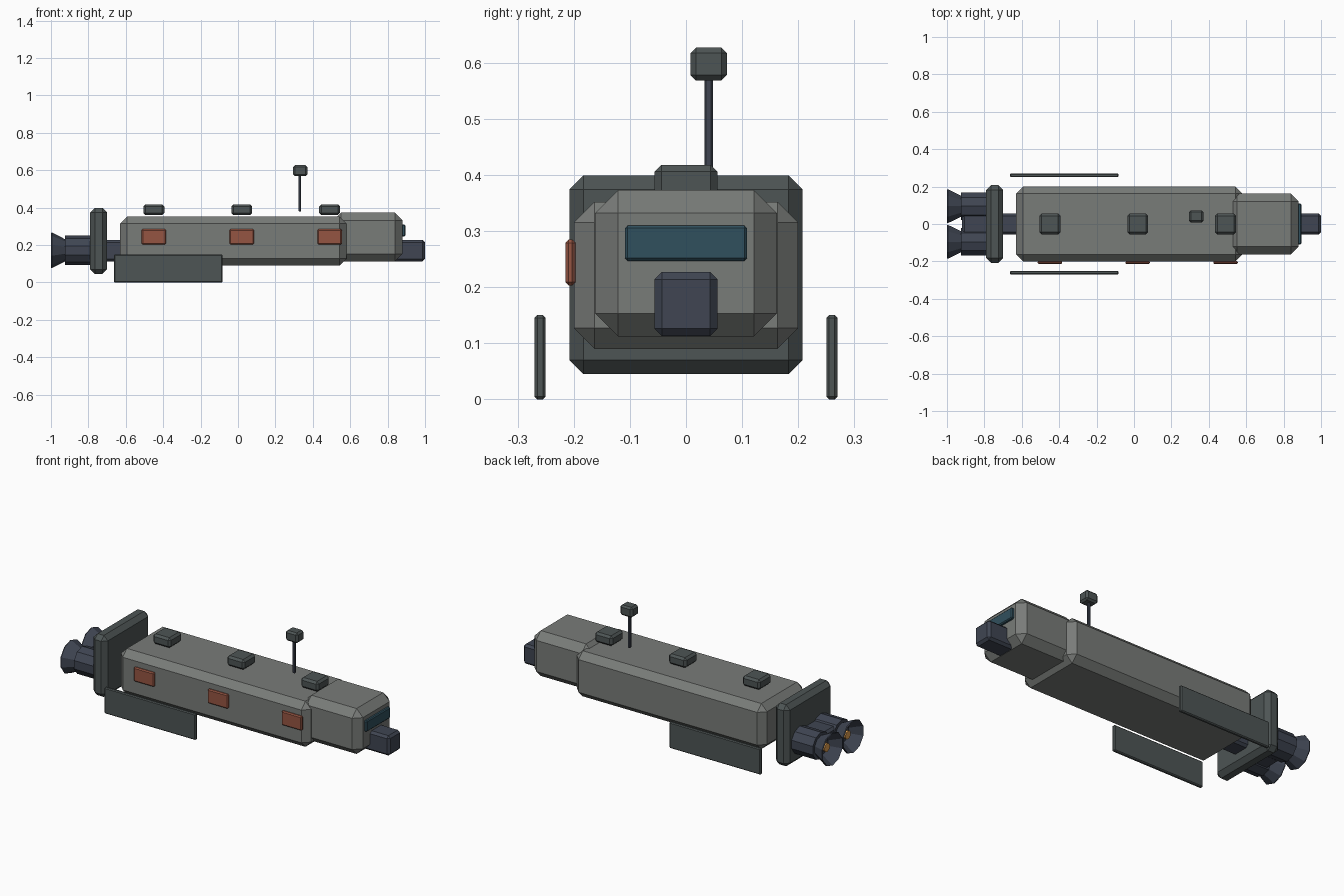
import bpy, bmesh
from math import sin, cos, pi

if "Cube" in bpy.data.objects:
    bpy.data.objects.remove(bpy.data.objects["Cube"])


def material(name, r, g, b):
    m = bpy.data.materials.new(name)
    m.diffuse_color = (r, g, b, 1)
    m.use_nodes = True
    m.node_tree.nodes["Principled BSDF"].inputs["Base Color"].default_value = m.diffuse_color
    return m


HULL = material("hull_grey", 0.19, 0.20, 0.19)
DARK = material("dark_grey", 0.075, 0.09, 0.09)
NAVY = material("dark_blue", 0.05, 0.06, 0.085)
RED = material("rust_red", 0.30, 0.09, 0.055)
GLASS = material("glass", 0.03, 0.08, 0.11)
GLOW = material("glow", 0.75, 0.35, 0.08)


def finish(name, bm, mat):
    bmesh.ops.recalc_face_normals(bm, faces=bm.faces)
    me = bpy.data.meshes.new(name)
    bm.to_mesh(me)
    bm.free()
    me.materials.append(mat)
    ob = bpy.data.objects.new(name, me)
    bpy.context.collection.objects.link(ob)
    return ob


def box(name, x, y, z, bevel, mat):
    """Chamfered box from (min, max) ranges."""
    bm = bmesh.new()
    bmesh.ops.create_cube(bm, size=1)
    for v in bm.verts:
        v.co = [r[0] if c < 0 else r[1] for c, r in zip(v.co, (x, y, z))]
    ob = finish(name, bm, mat)
    mod = ob.modifiers.new("chamfer", 'BEVEL')
    mod.width = bevel
    mod.segments = 1
    mod.limit_method = 'NONE'
    return ob


def lathe_x(name, profile, cy, cz, sides, mat, caps=True):
    """Faceted solid along x from (x, radius) pairs."""
    bm = bmesh.new()
    rings = [[bm.verts.new((x, cy + r * sin(2 * pi * i / sides), cz + r * cos(2 * pi * i / sides)))
              for i in range(sides)] for x, r in profile]
    for a, b in zip(rings, rings[1:]):
        for i in range(sides):
            j = (i + 1) % sides
            bm.faces.new((a[i], a[j], b[j], b[i]))
    if caps:
        bm.faces.new(rings[0])
        bm.faces.new(rings[-1])
    return finish(name, bm, mat)


# Body: spine, hull, cab and rear shield plate
box("spine", (-0.92, 1.0), (-0.056, 0.056), (0.113, 0.227), 0.013, NAVY)
box("hull", (-0.63, 0.58), (-0.20, 0.20), (0.09, 0.352), 0.037, HULL)
box("cab", (0.51, 0.88), (-0.162, 0.162), (0.112, 0.373), 0.041, HULL)
box("rear_plate", (-0.79, -0.70), (-0.208, 0.208), (0.045, 0.399), 0.025, DARK)
box("windscreen", (0.872, 0.895), (-0.109, 0.109), (0.247, 0.31), 0.005, GLASS)

# Roof hatches and front side panels
for i, x in enumerate((-0.45, 0.02, 0.49)):
    box(f"roof_hatch_{i + 1}", (x - 0.056, x + 0.056), (-0.056, 0.056), (0.36, 0.418), 0.012, DARK)
    box(f"side_panel_{i + 1}", (x - 0.065, x + 0.065), (-0.215, -0.197), (0.203, 0.285), 0.006, RED)

# Mirrored side fins and twin engines
for side, s in (("front", -1), ("back", 1)):
    box(f"{side}_fin", (-0.663, -0.082), (s * 0.26 - 0.01, s * 0.26 + 0.01), (0, 0.15), 0.005, DARK)
    cy, cz = s * 0.095, 0.172
    lathe_x(f"{side}_engine", [(-0.925, 0.078), (-0.77, 0.078)], cy, cz, 10, NAVY)
    # flared nozzle with a hollow mouth
    lathe_x(f"{side}_nozzle", [(-0.91, 0.052), (-0.995, 0.095), (-1.0, 0.093), (-0.935, 0.05)],
            cy, cz, 10, NAVY)
    lathe_x(f"{side}_nozzle_glow", [(-0.965, 0.024), (-0.93, 0.024)], cy, cz, 10, GLOW)

# Sensor mast
mast = box("mast", (0.323, 0.338), (0.033, 0.048), (0.38, 0.575), 0.003, NAVY)
box("mast_head", (0.294, 0.371), (0.008, 0.073), (0.568, 0.627), 0.01, DARK)
